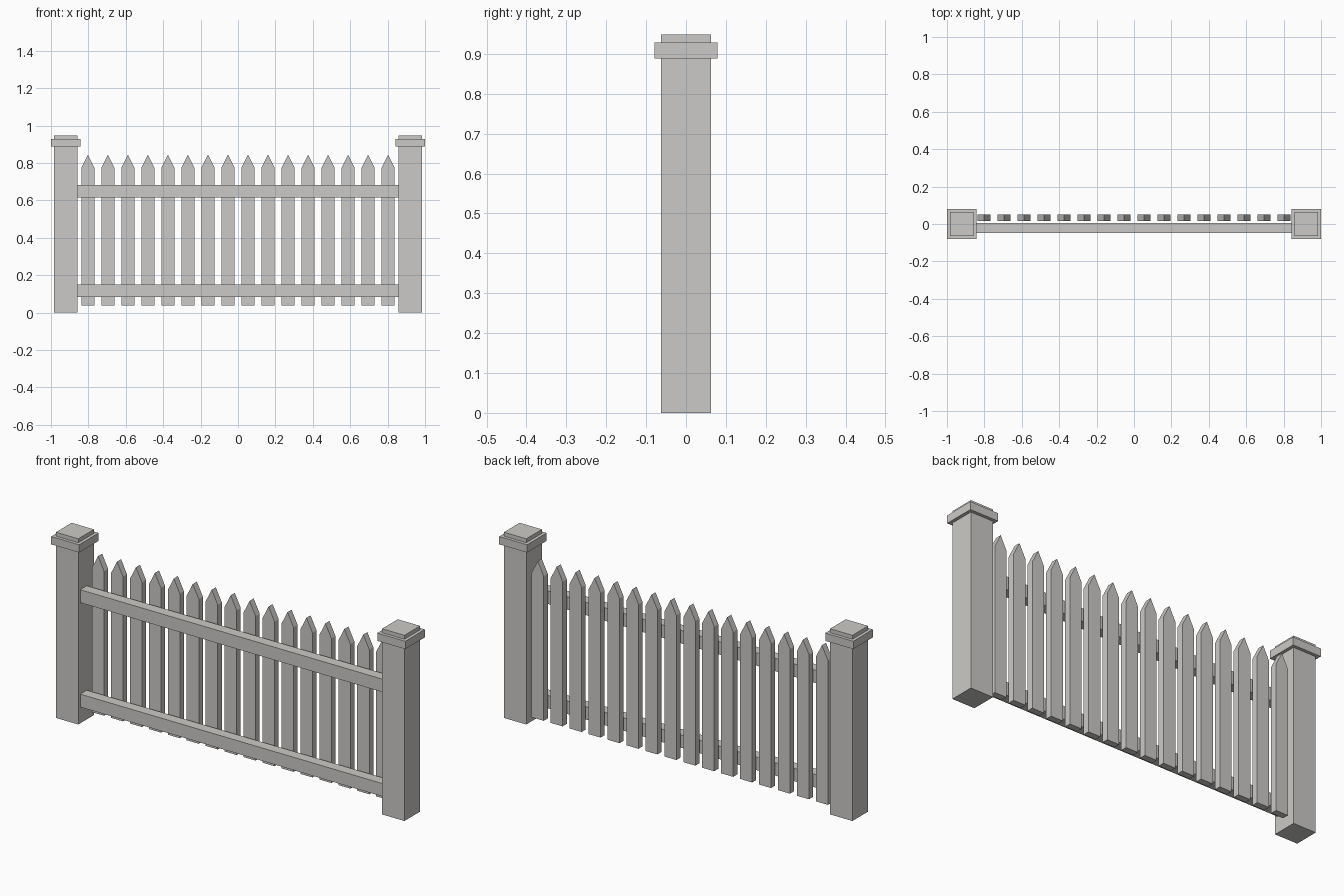
import bpy
import bmesh

cube = bpy.data.objects.get("Cube")
if cube:
    bpy.data.objects.remove(cube, do_unlink=True)

paint = bpy.data.materials.new("pale grey paint")
paint.use_nodes = True
colour = (0.6, 0.59, 0.57, 1)
paint.diffuse_color = colour
paint.node_tree.nodes["Principled BSDF"].inputs["Base Color"].default_value = colour


def board(name, outline, y0, y1):
    """Extrude an x-z outline from y0 to y1."""
    bm = bmesh.new()
    face = bm.faces.new([bm.verts.new((x, y0, z)) for x, z in outline])
    side = bmesh.ops.extrude_face_region(bm, geom=[face])["geom"]
    moved = [v for v in side if isinstance(v, bmesh.types.BMVert)]
    bmesh.ops.translate(bm, verts=moved, vec=(0, y1 - y0, 0))
    bmesh.ops.recalc_face_normals(bm, faces=bm.faces)
    mesh = bpy.data.meshes.new(name)
    bm.to_mesh(mesh)
    bm.free()
    mesh.materials.append(paint)
    obj = bpy.data.objects.new(name, mesh)
    bpy.context.collection.objects.link(obj)
    return obj


def block(name, x, half_x, y0, y1, z0, z1):
    a, b = x - half_x, x + half_x
    return board(name, [(a, z0), (b, z0), (b, z1), (a, z1)], y0, y1)


# Posts with stepped caps
POST_X, POST_HALF, CAP_HALF = 0.921, 0.063, 0.079
for side, sign in (("left", 1), ("right", -1)):
    x = sign * POST_X
    for part, half, z0, z1 in (("post", POST_HALF, 0, 0.888),
                               ("post_cap", CAP_HALF, 0.888, 0.928),
                               ("post_cap_top", POST_HALF, 0.928, 0.948)):
        block(f"{side}_{part}", x, half, -half, half, z0, z1)

# Rails between the posts, in front of the pickets
RAIL_HALF = POST_X - POST_HALF
for name, z0 in (("lower_rail", 0.083), ("upper_rail", 0.616)):
    block(name, 0, RAIL_HALF, -0.047, 0.006, z0, z0 + 0.066)

# Pointed pickets
COUNT, SPACING, HALF = 16, 0.107, 0.034
for i in range(COUNT):
    x = (i - (COUNT - 1) / 2) * SPACING
    board(f"picket_{i + 1}",
          [(x - HALF, 0.038), (x + HALF, 0.038), (x + HALF, 0.776),
           (x, 0.844), (x - HALF, 0.776)], 0.017, 0.05)
